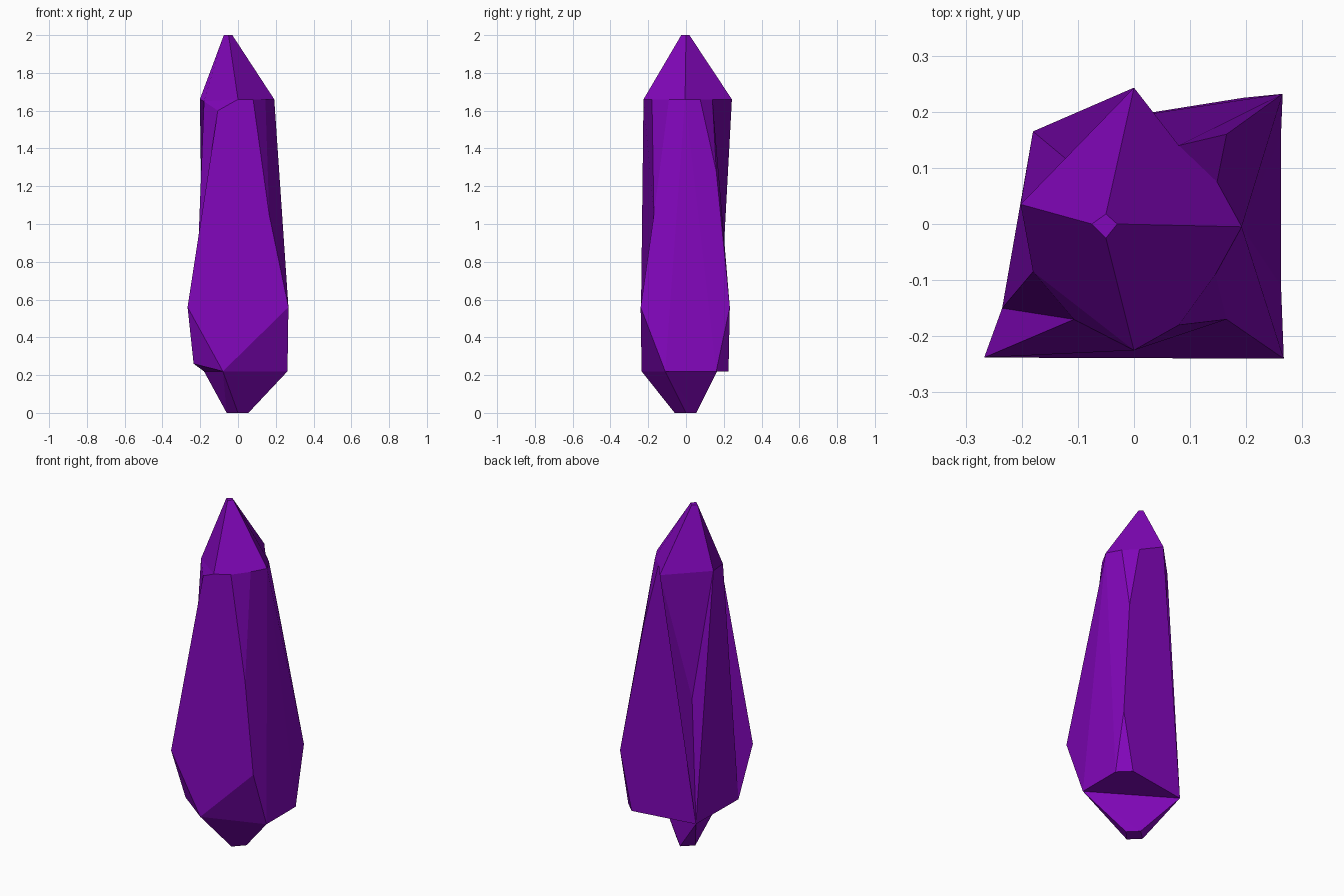
import bpy
import bmesh

default_cube = bpy.data.objects.get("Cube")
if default_cube:
    bpy.data.objects.remove(default_cube)

# One flat violet material for the whole stone
violet = bpy.data.materials.new("violet_crystal")
violet.use_nodes = True
colour = (0.22, 0.002, 0.49, 1)
violet.diffuse_color = colour
violet.node_tree.nodes["Principled BSDF"].inputs["Base Color"].default_value = colour

bm = bmesh.new()
corners = {}


def level(z, **points):
    """Add named corners that share one height."""
    for name, (x, y) in points.items():
        corners[name] = bm.verts.new((x, y, z))


def facets(*outlines):
    """Cut one flat facet per outline of corner names."""
    for outline in outlines:
        bm.faces.new([corners[name] for name in outline.split()])


# Foot: small square end, then the wide girdle of the lower point
level(0, foot_south=(0, -.06), foot_east=(.055, 0), foot_north=(0, .055), foot_west=(-.06, 0))
level(.22, low_south=(-.08, -.235), low_east=(.262, -.11), low_north=(-.18, .165),
      nick_east=(.262, .16), nick_north=(.195, .225))
level(.26, low_west=(-.235, -.15))

# Shoulders: the widest corners of the shaft
level(.56, wide_sw=(-.267, -.238), wide_se=(.267, -.24), wide_ne=(.265, .232))

# Ends of the upright edges, where the upper corner cuts begin
level(.92, neck_nw=(-.12, .115))
level(1.05, neck_se=(.165, -.17))
level(1.28, neck_ne=(.165, .16))
level(1.6, neck_sw=(-.107, -.17))

# Crown: broad girdle below the tip
level(1.65, crown_sw=(-.18, -.085))
level(1.66, crown_south=(0, -.225), crown_sse=(.08, -.18), crown_ese=(.145, -.09),
      crown_east=(.192, -.005), crown_ene=(.148, .075), crown_nne=(.08, .14),
      crown_north=(0, .243), crown_west=(-.202, .035))
level(2, tip_south=(-.05, -.025), tip_east=(-.03, 0), tip_north=(-.05, .018), tip_west=(-.075, 0))

# Foot and tip caps
for end in ("foot", "tip"):
    facets(" ".join(f"{end}_{side}" for side in ("south", "east", "north", "west")))

# Lower point
facets("foot_south foot_east low_east low_south",
       "foot_east foot_north low_east",
       "foot_north low_north low_east",
       "foot_north foot_west low_north",
       "foot_west low_south low_north",
       "foot_west foot_south low_south")

# Undersides that overhang the lower point
facets("low_east low_north nick_north nick_east",
       "low_north low_south low_west")

# Lower corner cuts
facets("low_south low_east wide_se",
       "nick_east nick_north wide_ne",
       "low_west low_south wide_sw")

# South side of the shaft
facets("low_south wide_se neck_se crown_sse crown_south neck_sw wide_sw")

# East side, folded along two lines from the crown
facets("low_east crown_east crown_ese neck_se wide_se",
       "low_east nick_east crown_east",
       "nick_east wide_ne neck_ne crown_ene crown_east")

# North side
facets("nick_north low_north crown_north crown_nne neck_ne wide_ne",
       "low_north neck_nw crown_north")

# West side, folded beside the two upright edges
facets("low_north crown_west neck_nw",
       "low_north low_west crown_sw crown_west",
       "low_west neck_sw crown_sw",
       "low_west wide_sw neck_sw")

# Upper corner cuts
facets("neck_se crown_ese crown_sse",
       "neck_ne crown_nne crown_ene",
       "neck_nw crown_west crown_north",
       "neck_sw crown_south crown_sw")

# Pointed crown
facets("crown_south crown_sse crown_ese crown_east tip_east tip_south",
       "crown_east crown_ene crown_nne crown_north tip_north tip_east",
       "crown_north crown_west tip_west tip_north",
       "crown_west crown_sw crown_south tip_south tip_west")

bmesh.ops.recalc_face_normals(bm, faces=bm.faces[:])
mesh = bpy.data.meshes.new("crystal_shard")
bm.to_mesh(mesh)
bm.free()
mesh.materials.append(violet)
crystal = bpy.data.objects.new("crystal_shard", mesh)
bpy.context.collection.objects.link(crystal)
